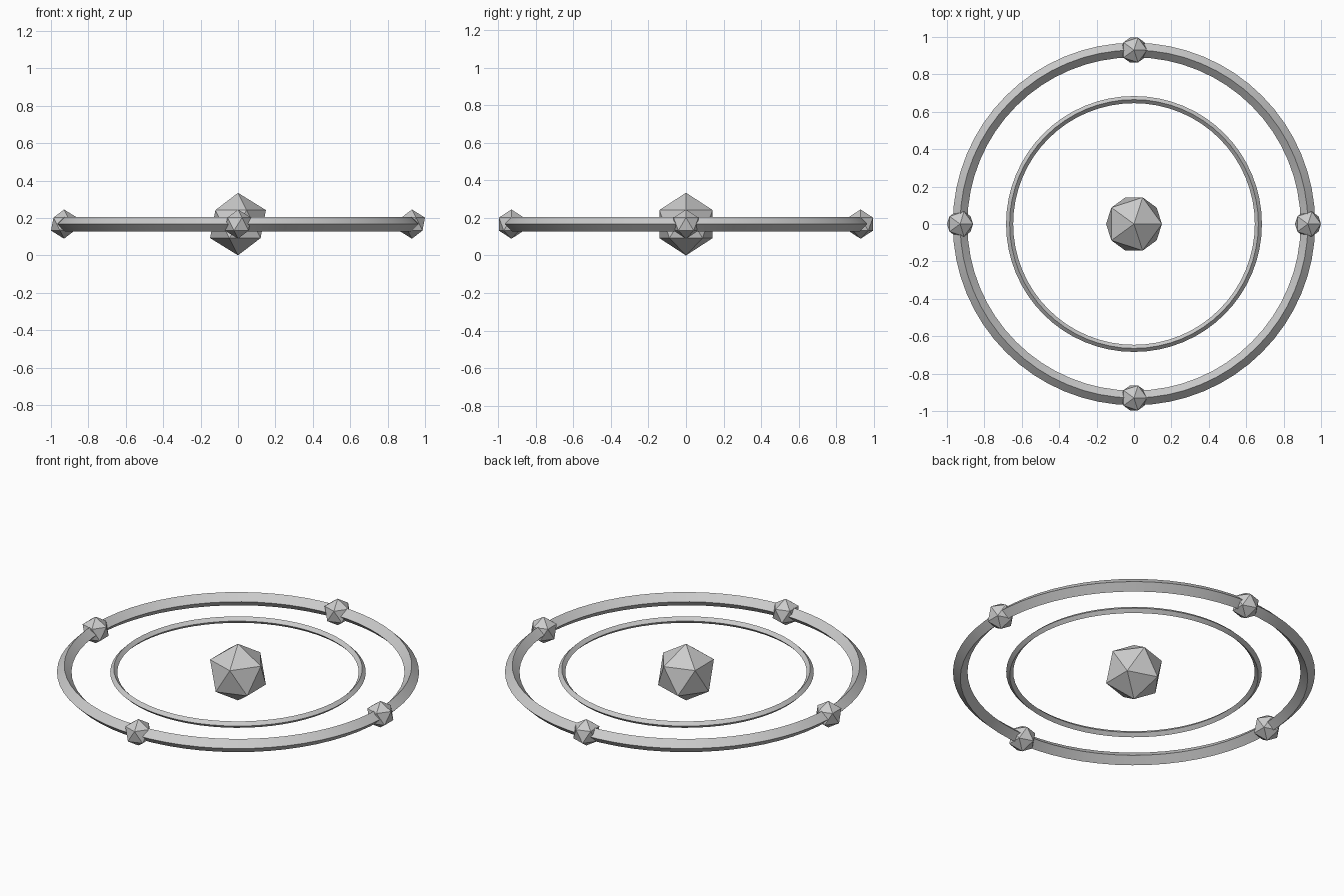
import bpy
import math

if "Cube" in bpy.data.objects:
    bpy.data.objects.remove(bpy.data.objects["Cube"])

MID_Z = 0.167


def crystal(name, radius, x=0, y=0):
    # flat-faced twenty-sided ball
    bpy.ops.mesh.primitive_ico_sphere_add(subdivisions=1, radius=radius, location=(x, y, MID_Z))
    bpy.context.object.name = name


def ring(name, radius, half_width):
    # circular band with a diamond cross-section
    bpy.ops.mesh.primitive_torus_add(major_radius=radius, minor_radius=half_width,
                                     major_segments=64, minor_segments=4,
                                     location=(0, 0, MID_Z))
    bpy.context.object.name = name
    bpy.ops.object.shade_smooth_by_angle(angle=math.radians(30))


# central core and the two rings around it
crystal("core", 0.167)
ring("inner_ring", 0.665, 0.019)
ring("outer_ring", 0.93, 0.039)

# four nodes on the outer ring
for i in range(4):
    a = i * math.pi / 2
    crystal(f"ring_node_{i + 1}", 0.078, 0.93 * math.cos(a), 0.93 * math.sin(a))
